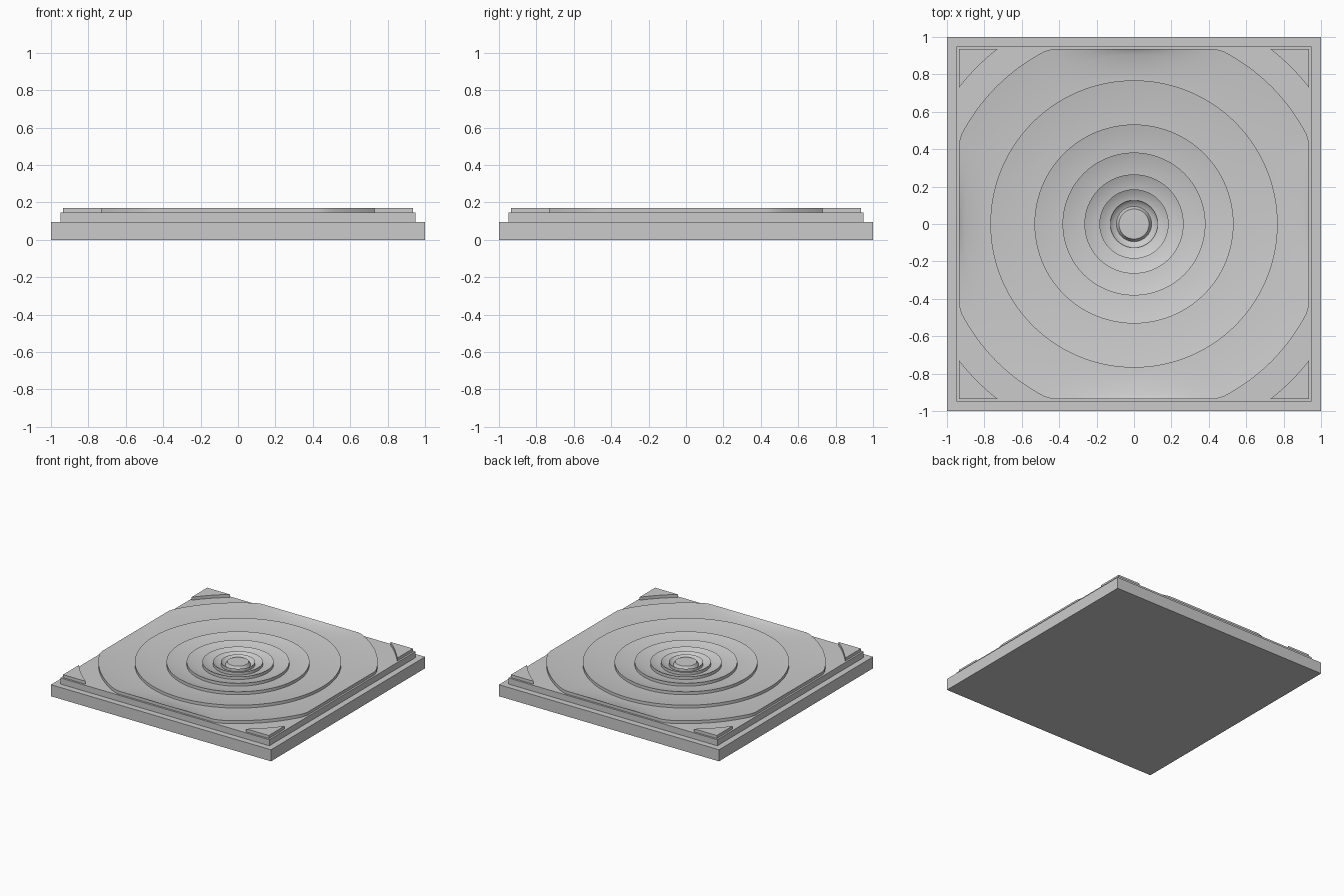
import bpy, bmesh
from math import sin, cos, acos, tau, pi, radians

SEGMENTS = 144
STEP, TOP = 0.145, 0.17      # height of the upper step and of the relief
HALF = 0.935                 # half width of the relief

old = bpy.data.objects.get("Cube")
if old:
    bpy.data.objects.remove(old, do_unlink=True)

grey = bpy.data.materials.new("light_grey")
grey.use_nodes = True
colour = (0.6, 0.6, 0.6, 1)
grey.diffuse_color = colour
grey.node_tree.nodes["Principled BSDF"].inputs["Base Color"].default_value = colour


def finish(name, bm, smooth=False):
    bmesh.ops.recalc_face_normals(bm, faces=bm.faces)
    mesh = bpy.data.meshes.new(name)
    bm.to_mesh(mesh)
    bm.free()
    mesh.materials.append(grey)
    obj = bpy.data.objects.new(name, mesh)
    bpy.context.collection.objects.link(obj)
    if smooth:
        bpy.ops.object.select_all(action="DESELECT")
        obj.select_set(True)
        bpy.context.view_layer.objects.active = obj
        bpy.ops.object.shade_smooth_by_angle(angle=radians(30))


def prism(name, outline, low, high):
    bm = bmesh.new()
    face = bm.faces.new([bm.verts.new((x, y, low)) for x, y in outline])
    new = bmesh.ops.extrude_face_region(bm, geom=[face])["geom"]
    bmesh.ops.translate(bm, vec=(0, 0, high - low),
                        verts=[v for v in new if isinstance(v, bmesh.types.BMVert)])
    finish(name, bm)


def square(s):
    return [(-s, -s), (s, -s), (s, s), (-s, s)]


# Stepped square base
prism("base_slab", square(1), 0, 0.095)
prism("upper_step", square(0.95), 0.05, STEP)

# Raised corner pieces, hollowed by a large circle
RADIUS = 1.186
start = acos(HALF / RADIUS)
arc = [start + (pi / 2 - 2 * start) * i / 10 for i in range(11)]
corner = [(RADIUS * cos(a), RADIUS * sin(a)) for a in arc] + [(HALF, HALF)]
for side, sx in (("left", 1), ("right", -1)):
    for end, sy in (("back", 1), ("front", -1)):
        prism(f"{end}_{side}_corner", [(x * sx, y * sy) for x, y in corner], 0.12, TOP)

# Ringed relief: every ring falls inward in two slopes, then a wall rises
radii = [1.04, 0.768, 0.532, 0.382, 0.265, 0.185, 0.127]
profile = [(radii[0], 0.12)]
for outer, inner in zip(radii, radii[1:]):
    profile += [(outer, TOP), ((outer + inner) / 2, 0.152), (inner, 0.146)]
# Central groove and button
profile += [(radii[-1], TOP), (0.111, 0.152), (0.094, 0.146), (0.08, TOP)]

bm = bmesh.new()
rings = []
for r, z in profile:
    ring = []
    for i in range(SEGMENTS):
        a = tau * i / SEGMENTS
        reach = min(r, HALF / max(abs(cos(a)), abs(sin(a))))
        ring.append(bm.verts.new((reach * cos(a), reach * sin(a), z)))
    rings.append(ring)
for lower, upper in zip(rings, rings[1:]):
    for i in range(SEGMENTS):
        j = (i + 1) % SEGMENTS
        bm.faces.new((lower[i], lower[j], upper[j], upper[i]))
bm.faces.new(rings[-1])
bm.faces.new(rings[0][::-1])
finish("ringed_relief", bm, smooth=True)
